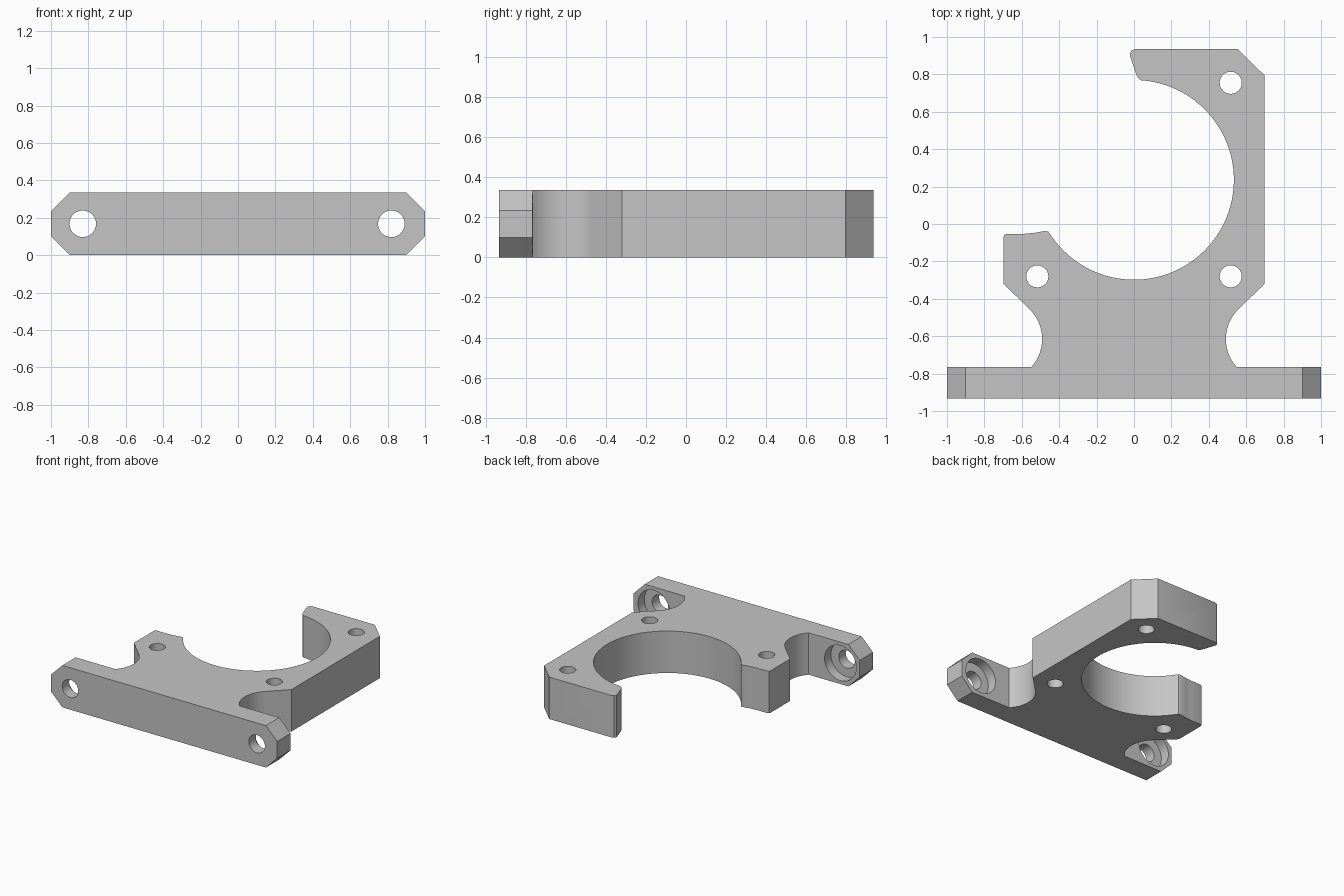
import bpy, bmesh, math
from mathutils import Matrix, Vector

cube = bpy.data.objects.get("Cube")
if cube:
    bpy.data.objects.remove(cube, do_unlink=True)

H = 0.335                      # plate thickness
FRONT, BAR_BACK, BACK = -0.933, -0.765, 0.935
SIDE = 0.697

grey = bpy.data.materials.new("light_grey")
GREY = (0.56, 0.56, 0.56, 1)
grey.use_nodes = True
grey.diffuse_color = GREY
grey.node_tree.nodes["Principled BSDF"].inputs["Base Color"].default_value = GREY


def arc(cx, cy, r, start, end, n):
    """Points along an arc, angles in degrees."""
    angles = [math.radians(start + (end - start) * i / n) for i in range(n + 1)]
    return [(cx + r * math.cos(a), cy + r * math.sin(a)) for a in angles]


def prism(name, points, offset):
    """Extrude a closed outline of 3D points along offset."""
    bm = bmesh.new()
    face = bm.faces.new([bm.verts.new(p) for p in points])
    grown = bmesh.ops.extrude_face_region(bm, geom=[face], use_keep_orig=True)
    verts = [v for v in grown["geom"] if isinstance(v, bmesh.types.BMVert)]
    bmesh.ops.translate(bm, verts=verts, vec=Vector(offset))
    bmesh.ops.recalc_face_normals(bm, faces=bm.faces)
    mesh = bpy.data.meshes.new(name)
    bm.to_mesh(mesh)
    bm.free()
    obj = bpy.data.objects.new(name, mesh)
    mesh.materials.append(grey)
    bpy.context.collection.objects.link(obj)
    return obj


def drill(name, center, radius, depth, axis):
    """Round cutter centred on a point, along Y or Z."""
    bm = bmesh.new()
    turn = Matrix.Rotation(math.pi / 2, 4, "X") if axis == "Y" else Matrix()
    bmesh.ops.create_cone(bm, cap_ends=True, segments=48, radius1=radius,
                          radius2=radius, depth=depth,
                          matrix=Matrix.Translation(center) @ turn)
    mesh = bpy.data.meshes.new(name)
    bm.to_mesh(mesh)
    bm.free()
    mesh.materials.append(grey)
    obj = bpy.data.objects.new(name, mesh)
    bpy.context.collection.objects.link(obj)
    return obj


def combine(target, cutter, operation):
    """Apply a boolean and discard the cutter."""
    cutter.hide_render = True
    mod = target.modifiers.new("cut", "BOOLEAN")
    mod.operation = operation
    mod.solver = "EXACT"
    mod.object = cutter
    bpy.context.view_layer.objects.active = target
    bpy.ops.object.modifier_apply(modifier=mod.name)
    bpy.data.objects.remove(cutter, do_unlink=True)


# Plate outline: mounting bar, scooped waist and open clamp ring
outline = [(-1, FRONT), (1, FRONT), (1, BAR_BACK)]
outline += arc(0.712, -0.615, 0.221, 222.5, 135, 16)
outline += [(SIDE, -0.32), (SIDE, 0.795), (0.555, BACK)]
outline += [(0.005, BACK), (-0.013, 0.927), (-0.022, 0.912), (-0.02, 0.895)]
outline += [(0.014, 0.795), (0.022, 0.78)]
outline += arc(0, 0.236, 0.534, 86, -146, 64)
outline += [(-0.458, -0.041), (-0.475, -0.037), (-0.53, -0.047), (-0.593, -0.053)]
outline += [(-0.68, -0.053), (-0.693, -0.058), (-SIDE, -0.07), (-SIDE, -0.32)]
outline += arc(-0.712, -0.615, 0.221, 45, -42.5, 16)
outline += [(-1, BAR_BACK)]
bracket = prism("clamp_bracket", [(x, y, 0) for x, y in outline], (0, 0, H))

# Chamfered bar ends
c = 0.1
octagon = [(-1, c), (-1 + c, 0), (1 - c, 0), (1, c),
           (1, H - c), (1 - c, H), (c - 1, H), (-1, H - c)]
envelope = prism("bar_end_envelope", [(x, -2, z) for x, z in octagon], (0, 4, 0))
combine(bracket, envelope, "INTERSECT")

# Vertical screw holes around the ring
for x, y in [(-0.517, -0.28), (0.517, -0.28), (0.517, 0.755)]:
    combine(bracket, drill("ring_hole", (x, y, H / 2), 0.059, 1, "Z"), "DIFFERENCE")

# Bar screw holes with counterbores on the back
for x in (-0.83, 0.82):
    combine(bracket, drill("bar_hole", (x, FRONT, H / 2), 0.071, 0.6, "Y"), "DIFFERENCE")
    combine(bracket, drill("counterbore", (x, BAR_BACK, H / 2), 0.14, 0.16, "Y"), "DIFFERENCE")

bpy.ops.object.select_all(action="DESELECT")
bracket.select_set(True)
bpy.context.view_layer.objects.active = bracket
bpy.ops.object.shade_smooth_by_angle(angle=math.radians(30))
